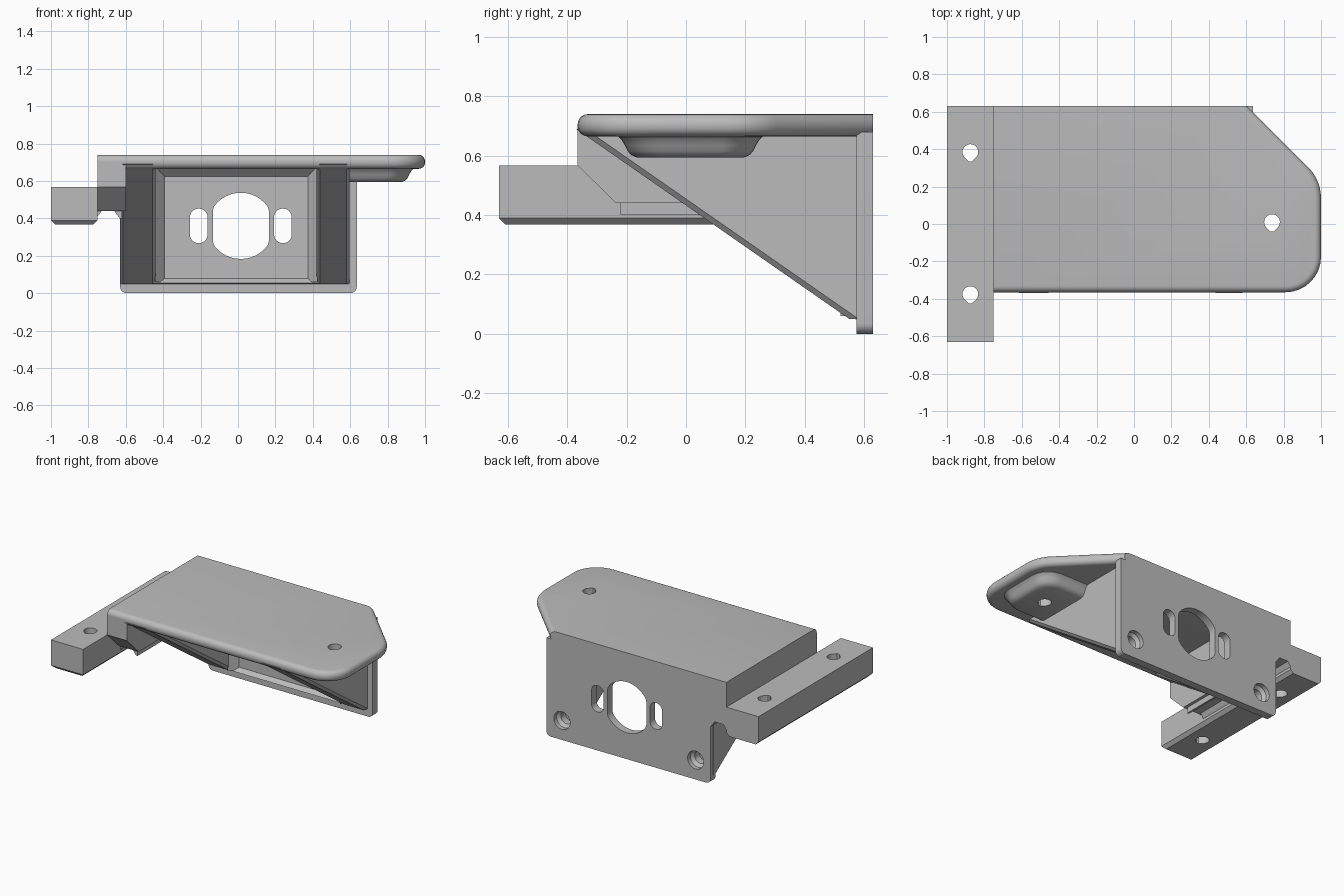
import bpy, bmesh, math
from mathutils import Vector, Matrix

if "Cube" in bpy.data.objects:
    bpy.data.objects.remove(bpy.data.objects["Cube"])

grey = bpy.data.materials.new("plain_grey")
grey.use_nodes = True
grey.diffuse_color = (0.5, 0.5, 0.5, 1)
grey.node_tree.nodes["Principled BSDF"].inputs["Base Color"].default_value = grey.diffuse_color


def place(axis, a, b, d):
    """Put a profile point (a, b) at depth d along an axis."""
    return {"x": (d, a, b), "y": (a, d, b), "z": (a, b, d)}[axis]


def loft(name, axis, rings, bevel=0, pick=None, segments=1):
    """Close a stack of (depth, outline) rings, then bevel the picked edges."""
    bm = bmesh.new()
    loops = [[bm.verts.new(place(axis, a, b, d)) for a, b in pts] for d, pts in rings]
    n = len(loops[0])
    for low, high in zip(loops, loops[1:]):
        for i in range(n):
            j = (i + 1) % n
            bm.faces.new((low[i], low[j], high[j], high[i]))
    bm.faces.new(loops[0])
    bm.faces.new(loops[-1])
    bmesh.ops.recalc_face_normals(bm, faces=bm.faces)
    if bevel:
        edges = [e for e in bm.edges if pick(e.verts[0].co, e.verts[1].co)]
        bmesh.ops.bevel(bm, geom=edges, offset=bevel, segments=segments,
                        profile=0.5, affect="EDGES", clamp_overlap=True)
    mesh = bpy.data.meshes.new(name)
    bm.to_mesh(mesh)
    bm.free()
    mesh.materials.append(grey)
    ob = bpy.data.objects.new(name, mesh)
    bpy.context.collection.objects.link(ob)
    return ob


def prism(name, axis, pts, lo, hi, **kw):
    return loft(name, axis, [(lo, pts), (hi, pts)], **kw)


def rounded(corners, steps=8):
    """Outline from (x, y, radius) corners."""
    out = []
    for i, (x, y, r) in enumerate(corners):
        p = Vector((x, y))
        if r == 0:
            out.append(p)
            continue
        u = (Vector(corners[i - 1][:2]) - p).normalized()
        v = (Vector(corners[(i + 1) % len(corners)][:2]) - p).normalized()
        half = math.acos(u.dot(v)) / 2
        centre = p + (u + v).normalized() * r / math.sin(half)
        start = p + u * r / math.tan(half) - centre
        end = p + v * r / math.tan(half) - centre
        sweep = math.atan2(start.x * end.y - start.y * end.x, start.dot(end))
        out += [centre + Matrix.Rotation(sweep * k / steps, 2) @ start
                for k in range(steps + 1)]
    return out


def box(x0, x1, y0, y1, r=0, r_left=None):
    q = r if r_left is None else r_left
    return rounded([(x0, y0, q), (x1, y0, r), (x1, y1, r), (x0, y1, q)])


def circle(cx, cy, r, n=40):
    return [(cx + r * math.cos(2 * math.pi * i / n),
             cy + r * math.sin(2 * math.pi * i / n)) for i in range(n)]


def teardrop(cx, cy, r=0.042):
    """Round hole with a small point toward the front."""
    pts = [(cx + r * math.cos(math.radians(a)), cy + r * math.sin(math.radians(a)))
           for a in range(-45, 226, 15)]
    return pts + [(cx - 0.008, cy - r * 1.2), (cx + 0.008, cy - r * 1.2)][:2]


def cut(cutter, *targets):
    for ob in targets:
        mod = ob.modifiers.new("hole", "BOOLEAN")
        mod.operation, mod.solver, mod.object = "DIFFERENCE", "EXACT", cutter
        bpy.context.view_layer.objects.active = ob
        bpy.ops.object.modifier_apply(modifier=mod.name)
    bpy.data.objects.remove(cutter)


# Top plate with rounded front and side rim
TOP, UNDER, BACK, FRONT, LEFT = 0.74, 0.665, 0.63, -0.365, -0.752


def on_rim(a, b):
    m = (a + b) / 2
    return abs(a.z - b.z) < 0.001 and m.y < BACK - 0.01 and m.x > LEFT + 0.01


top_plate = prism("top_plate", "z", rounded([
    (LEFT, FRONT, 0), (1, FRONT, 0.19), (1, 0.235, 0.24), (0.605, BACK, 0), (LEFT, BACK, 0)]),
    UNDER, TOP, bevel=0.034, pick=on_rim, segments=5)

# Flared boss below the wing
boss = loft("wing_boss", "z", [
    (z, box(0.5, 0.94 - s, -0.23 + s, 0.26 - s, 0.13 - s / 2, 0.01)) for z, s in
    [(0.68, 0), (0.663, 0.003), (0.652, 0.014), (0.635, 0.024), (0.615, 0.034),
     (0.602, 0.046), (0.594, 0.065)]])

# Back plate
back_plate = prism("back_plate", "y", rounded([
    (-0.63, 0, 0.035), (0.635, 0, 0.035), (0.635, 0.68, 0), (-0.63, 0.68, 0)]), 0.575, BACK)

# Solid triangular gussets with chamfered slopes
slope = [(0.6, 0.69), (-0.37, 0.69), (0.55, 0.05), (0.6, 0.05)]
gussets = [prism(side + "_gusset", "x", slope, lo, hi, bevel=0.018,
                 pick=lambda a, b: abs(a.x - b.x) < 0.001 and abs(a.y - b.y) > 0.5
                 and abs(a.z - b.z) > 0.5)
           for side, lo, hi in (("left", 0.42, 0.597), ("right", -0.632, -0.44))]

# Chamfered corners inside the recess
prism("recess_top_chamfer", "x", [(0.59, 0.68), (0.52, 0.68), (0.59, 0.61)], -0.46, 0.45)
prism("recess_bottom_ledge", "x", [(0.59, 0.045), (0.545, 0.055), (0.59, 0.09)], -0.46, 0.45)
for name, x, d in (("left", 0.425, -1), ("right", -0.445, 1)):
    prism(name + "_recess_chamfer", "z",
          [(x, 0.59), (x + d * 0.065, 0.59), (x, 0.52)], 0.06, 0.67)

# Web joining the body to the mounting rail, with small fillets underneath
prism("side_web", "x", [(FRONT, 0.7), (FRONT, 0.567), (-0.235, 0.44), (BACK, 0.44),
                        (BACK, 0.7)], LEFT, -0.6)
prism("web_body_fillet", "y", [(-0.62, 0.45), (-0.665, 0.45), (-0.655, 0.43),
                               (-0.632, 0.4), (-0.62, 0.4)], -0.22, BACK)
prism("web_rail_fillet", "y", [(-0.77, 0.45), (-0.725, 0.45), (-0.735, 0.43),
                               (-0.755, 0.405), (-0.77, 0.405)], -0.22, BACK)

# Mounting rail
rail = prism("mounting_rail", "z", box(-1, LEFT, -BACK, BACK), 0.368, 0.567, bevel=0.022,
             pick=lambda a, b: max(a.z, b.z) < 0.4 and a.y + b.y < 1)

# Vertical screw holes
for y in (-0.375, 0.385):
    cut(prism("cutter", "z", teardrop(-0.875, y), 0.3, 0.7), rail)
cut(prism("cutter", "z", teardrop(0.738, 0.01), 0.5, 0.8), top_plate, boss)

# Flat-sided centre opening and the two slots
opening = [(min(max(x, -0.135), 0.165), z) for x, z in circle(0.015, 0.36, 0.177)]
cut(prism("cutter", "y", opening, 0.5, 0.7), back_plate)
for x in (-0.21, 0.24):
    cut(prism("cutter", "y", box(x - 0.047, x + 0.047, 0.268, 0.452, 0.045), 0.5, 0.7),
        back_plate)

# Stepped blind holes in the lower back corners
for x, gusset in ((0.515, gussets[0]), (-0.515, gussets[1])):
    cut(loft("cutter", "y", [(d, circle(x, 0.135, r, 32)) for d, r in
                             ((0.53, 0.042), (0.58, 0.042), (0.6, 0.062), (0.7, 0.062))]),
        back_plate, gusset)

# Smooth shading with sharp edges kept
bpy.ops.object.select_all(action="DESELECT")
for ob in bpy.context.scene.objects:
    if ob.type == "MESH":
        ob.select_set(True)
        bpy.context.view_layer.objects.active = ob
bpy.ops.object.shade_smooth_by_angle(angle=math.radians(32))
